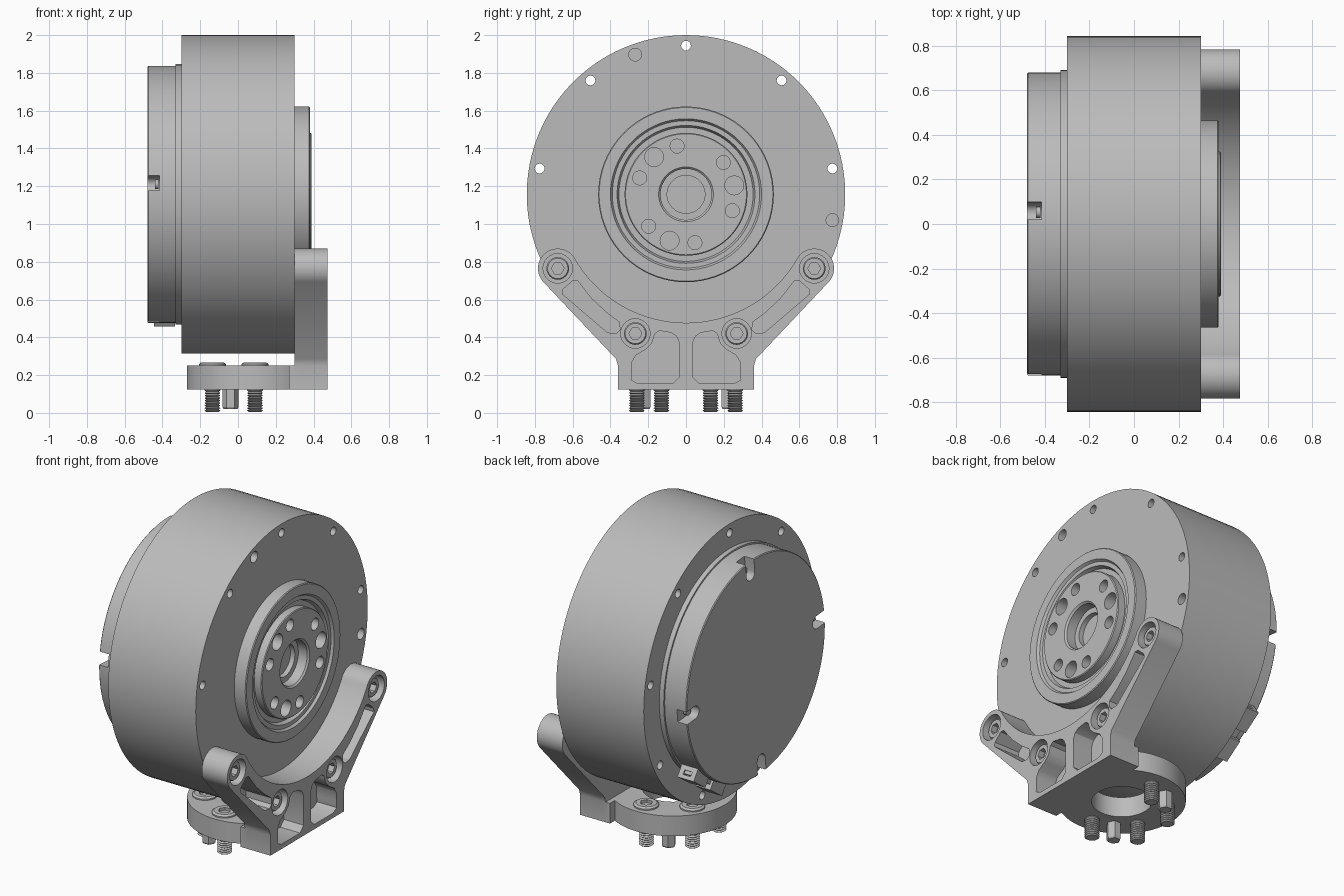
import bpy, bmesh
from math import cos, sin, radians, pi
from mathutils import Matrix, Vector

if "Cube" in bpy.data.objects:
    bpy.data.objects.remove(bpy.data.objects["Cube"])

grey = bpy.data.materials.new("machined_grey")
grey.use_nodes = True
grey.diffuse_color = (0.5, 0.5, 0.5, 1)
grey.node_tree.nodes["Principled BSDF"].inputs["Base Color"].default_value = (0.5, 0.5, 0.5, 1)

AXIS_Z = 1.157       # height of the motor axis
BOLT_R = 0.787       # bolt circle of the housing
SIDE = Matrix(((0, 0, 1), (1, 0, 0), (0, 1, 0))).to_4x4()   # local z -> world x


def along_x(y=0.0, z=0.0):
    return Matrix.Translation((0, y, z)) @ SIDE


def along_z(x=0.0, y=0.0):
    return Matrix.Translation((x, y, 0))


def polar(r, deg):
    """Point in the y-z plane around the motor axis."""
    return r * cos(radians(deg)), AXIS_Z + r * sin(radians(deg))


def arc(cx, cy, r, a0, a1, n):
    return [(cx + r * cos(radians(a0 + (a1 - a0) * i / n)),
             cy + r * sin(radians(a0 + (a1 - a0) * i / n))) for i in range(n + 1)]


def lathe(bm, profile, matrix, seg=32):
    """Solid of revolution from (radius, height) pairs, capped at both ends."""
    rings = [[bm.verts.new(matrix @ Vector((r * cos(2 * pi * i / seg), r * sin(2 * pi * i / seg), h)))
              for i in range(seg)] for r, h in profile]
    for a, b in zip(rings, rings[1:]):
        for i in range(seg):
            j = (i + 1) % seg
            bm.faces.new((a[i], a[j], b[j], b[i]))
    bm.faces.new(rings[0])
    bm.faces.new(rings[-1])


def rod(bm, r, h0, h1, matrix, seg=24):
    lathe(bm, [(r, h0), (r, h1)], matrix, seg)


def prism(bm, points, h0, h1, matrix=SIDE):
    low, high = ([bm.verts.new(matrix @ Vector((u, v, h))) for u, v in points] for h in (h0, h1))
    n = len(points)
    for i in range(n):
        j = (i + 1) % n
        bm.faces.new((low[i], low[j], high[j], high[i]))
    bm.faces.new(low)
    bm.faces.new(high)


def make(name, bm):
    bmesh.ops.recalc_face_normals(bm, faces=bm.faces)
    mesh = bpy.data.meshes.new(name)
    bm.to_mesh(mesh)
    bm.free()
    obj = bpy.data.objects.new(name, mesh)
    bpy.context.collection.objects.link(obj)
    mesh.materials.append(grey)
    return obj


def activate(obj):
    bpy.ops.object.select_all(action='DESELECT')
    obj.select_set(True)
    bpy.context.view_layer.objects.active = obj


def boolean(obj, bm, operation='DIFFERENCE'):
    cutter = make("cutter", bm)
    cutter.hide_render = True
    mod = obj.modifiers.new("cut", 'BOOLEAN')
    mod.operation, mod.solver, mod.object = operation, 'EXACT', cutter
    activate(obj)
    bpy.ops.object.modifier_apply(modifier=mod.name)
    bpy.data.objects.remove(cutter)


def smooth(obj):
    activate(obj)
    bpy.ops.object.shade_smooth_by_angle(angle=radians(30))


centre = along_x(0, AXIS_Z)

# Housing drum with a front recess and a ring of bolt holes
bm = bmesh.new()
lathe(bm, [(0.843, -0.3), (0.843, 0.3), (0.43, 0.3), (0.43, 0.02)], centre, 96)
housing = make("housing", bm)
bm = bmesh.new()
for k in range(9):
    rod(bm, 0.026, -0.4, 0.4, along_x(*polar(BOLT_R, 90 + 40 * k)), 16)
for deg in (110, -10):
    rod(bm, 0.034, 0.2, 0.4, along_x(*polar(BOLT_R, deg)), 16)
boolean(housing, bm)
smooth(housing)

# Rear cap with four edge notches
bm = bmesh.new()
lathe(bm, [(0.675, -0.48), (0.68, -0.475), (0.68, -0.33), (0.69, -0.33), (0.69, -0.29)], centre, 96)
rear_cap = make("rear_cap", bm)
bm = bmesh.new()
screws = bmesh.new()
for k in range(4):
    turn = centre @ Matrix.Rotation(radians(85 + 90 * k), 4, 'Z')
    prism(bm, arc(0.6, 0, 0.04, 90, 270, 10) + [(0.75, -0.04), (0.75, 0.04)], -0.52, -0.415, turn)
    rod(screws, 0.025, -0.42, -0.44, turn @ Matrix.Translation((0.605, 0, 0)), 16)
boolean(rear_cap, bm)
smooth(rear_cap)
smooth(make("rear_cap_screws", screws))

# Output hub: bearing ring, groove, flange and stepped bore
bm = bmesh.new()
lathe(bm, [(0.465, 0.29), (0.465, 0.375), (0.46, 0.38), (0.4, 0.38), (0.39, 0.365), (0.365, 0.365),
           (0.355, 0.34), (0.325, 0.34), (0.325, 0.385), (0.32, 0.39), (0.145, 0.39), (0.135, 0.38),
           (0.135, 0.32), (0.1, 0.32), (0.1, 0.22), (0.045, 0.22), (0.045, 0.1)], centre, 72)
ring_back = [e for e in bm.edges if e.is_boundary]
if ring_back:
    bmesh.ops.holes_fill(bm, edges=ring_back)
hub = make("output_hub", bm)
bm = bmesh.new()
for k in range(3):
    for offset, radius in ((10.5, 0.05), (40.5, 0.037), (100.5, 0.037)):
        rod(bm, radius, 0.315, 0.45, along_x(*polar(0.26, offset + 120 * k)), 20)
boolean(hub, bm)
smooth(hub)

# Cradle bracket: upright plate with two lugs, foot and round flange
half = [(0.36, 0.125), (0.36, 0.25), (0.37, 0.285)]
lug = polar(0.784, -30)
half += arc(lug[0], lug[1], 0.105, -43, 148, 20)
half += arc(0, AXIS_Z, 0.68, -31, -89, 28)
bm = bmesh.new()
prism(bm, half + [(-y, z) for y, z in reversed(half)], 0.3, 0.475)
bracket = make("cradle_bracket", bm)
bm = bmesh.new()
prism(bm, [(-0.36, 0.125), (0.36, 0.125), (0.36, 0.25), (-0.36, 0.25)], 0.27, 0.32)
boolean(bracket, bm, 'UNION')
bm = bmesh.new()
prism(bm, arc(0.09, 0, 0.36, 51, 309, 60), 0.125, 0.25, along_z())
boolean(bracket, bm, 'UNION')

# Bracket openings: slanted slots, lower pockets, counterbores and the flange bore
slot = [(0.575, 0.7), (0.6, 0.7), (0.65, 0.655), (0.655, 0.63), (0.415, 0.425), (0.37, 0.42),
        (0.35, 0.44), (0.352, 0.48), (0.42, 0.53), (0.5, 0.605)]
pocket = [(0.285, 0.215), (0.29, 0.175), (0.255, 0.155), (0.07, 0.155), (0.035, 0.19), (0.035, 0.37),
          (0.05, 0.405), (0.08, 0.425), (0.14, 0.435), (0.165, 0.42), (0.18, 0.37), (0.215, 0.335),
          (0.265, 0.305), (0.285, 0.27)]
bm = bmesh.new()
screws = bmesh.new()
sockets = bmesh.new()
for s in (-1, 1):
    prism(bm, [(s * y, z) for y, z in slot], 0.25, 0.55)
    prism(bm, [(s * y, z) for y, z in pocket], 0.34, 0.55)
    for deg in (60, 20):
        place = along_x(*polar(0.784, -90 + s * deg))
        rod(bm, 0.078, 0.39, 0.55, place)
        lathe(screws, [(0.03, 0.2), (0.03, 0.385), (0.06, 0.385), (0.06, 0.445), (0.054, 0.452)], place, 24)
        rod(sockets, 0.034, 0.415, 0.5, place, 6)
rod(bm, 0.17, 0.0, 0.4, along_z(0.09), 40)
boolean(bracket, bm)
smooth(bracket)
cradle_screws = make("cradle_screws", screws)
boolean(cradle_screws, sockets)
smooth(cradle_screws)

# Flange screws with ridged threads, and hexagonal dowels between them
thread = [(0.042 if i % 2 else 0.033, 0.005 + 0.0067 * i) for i in range(18)]
screws = bmesh.new()
sockets = bmesh.new()
pins = bmesh.new()
for s in (-1, 1):
    for deg in (90, 120, 150):
        a = radians(s * deg)
        place = along_z(0.09 + 0.26 * cos(a), 0.26 * sin(a))
        if deg == 120:
            lathe(pins, [(0.036, 0.02), (0.042, 0.03), (0.042, 0.18)], place, 6)
        else:
            lathe(screws, thread + [(0.04, 0.13), (0.04, 0.23), (0.072, 0.23), (0.072, 0.258), (0.06, 0.267)],
                  place, 24)
            rod(sockets, 0.036, 0.245, 0.3, place, 6)
flange_screws = make("flange_screws", screws)
boolean(flange_screws, sockets)
smooth(flange_screws)
make("flange_dowels", pins)

# Cable connector: two sockets on a pad, tangent to the rear cap
def tangent_box(bm, t0, t1, n0, n1, x0, x1):
    turn = centre @ Matrix.Rotation(radians(-55), 4, 'Z')
    prism(bm, [(n0, t0), (n1, t0), (n1, t1), (n0, t1)], x0, x1, turn)


bm = bmesh.new()
tangent_box(bm, -0.16, 0.16, 0.6, 0.705, -0.43, -0.34)
make("connector_pad", bm)
for name, s in (("connector_lower", -1), ("connector_upper", 1)):
    bm = bmesh.new()
    t0, t1 = sorted((s * 0.03, s * 0.17))
    tangent_box(bm, t0, t1, 0.62, 0.735, -0.445, -0.333)
    socket = make(name, bm)
    bm = bmesh.new()
    t0, t1 = sorted((s * 0.13, s * 0.2))
    tangent_box(bm, t0, t1, 0.685, 0.712, -0.415, -0.363)
    boolean(socket, bm)
